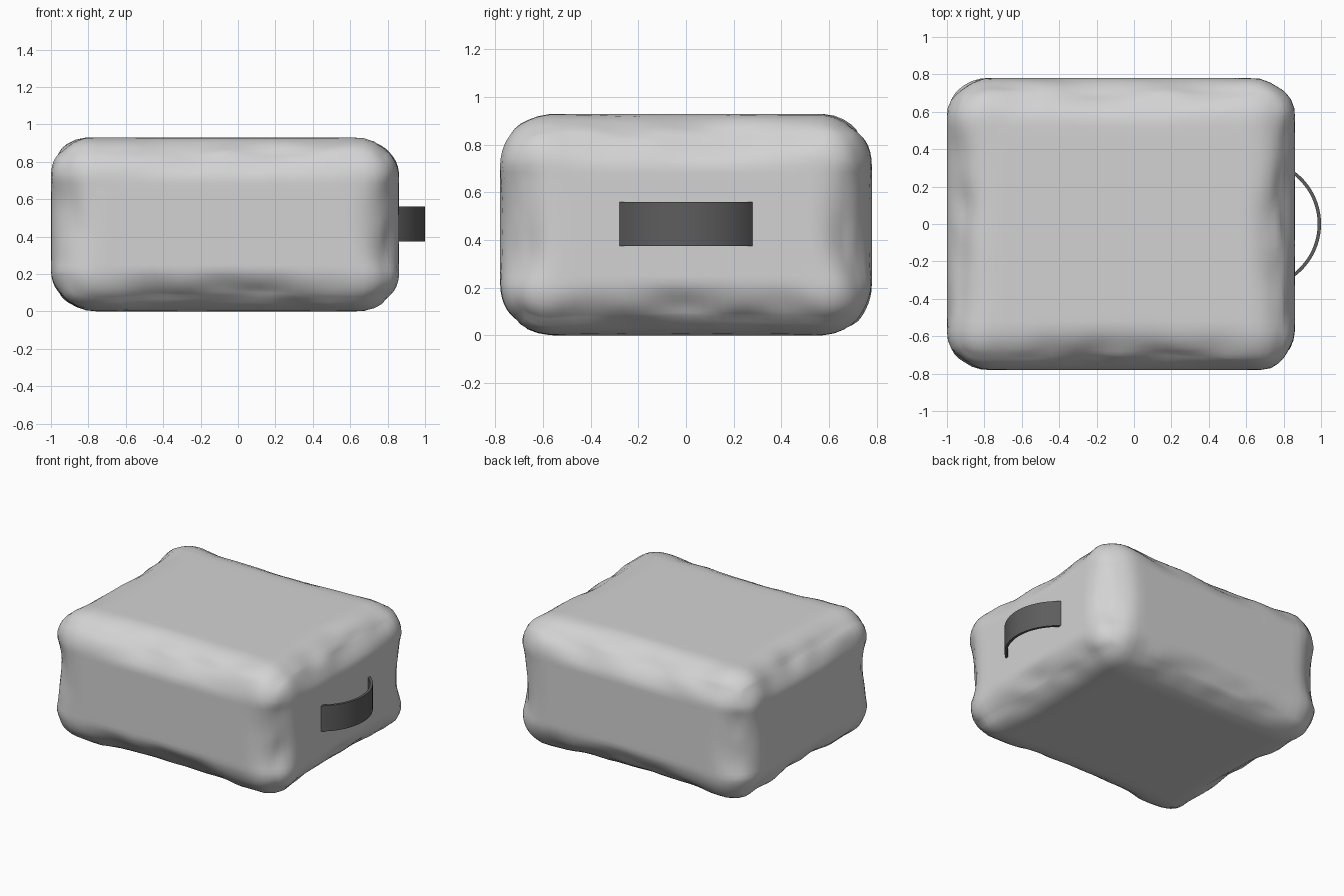
import bpy, bmesh, math
from mathutils import Vector, noise

if "Cube" in bpy.data.objects:
    bpy.data.objects.remove(bpy.data.objects["Cube"])


def material(name, v):
    m = bpy.data.materials.new(name)
    m.diffuse_color = (v, v, v, 1)
    m.use_nodes = True
    m.node_tree.nodes["Principled BSDF"].inputs["Base Color"].default_value = m.diffuse_color
    return m


def add_object(name, bm, mat):
    me = bpy.data.meshes.new(name)
    bmesh.ops.recalc_face_normals(bm, faces=bm.faces)
    bm.to_mesh(me)
    bm.free()
    ob = bpy.data.objects.new(name, me)
    bpy.context.collection.objects.link(ob)
    me.materials.append(mat)
    bpy.ops.object.select_all(action='DESELECT')
    ob.select_set(True)
    bpy.context.view_layer.objects.active = ob
    bpy.ops.object.shade_smooth_by_angle(angle=math.radians(40))
    return ob


light_grey = material("light grey fabric", 0.65)
dark_grey = material("dark grey strap", 0.11)

# Cushion body: gridded box with rounded, slightly pinched and crumpled edges
HALF = Vector((0.93, 0.78, 0.465))
R = 0.22
bm = bmesh.new()
bmesh.ops.create_cube(bm, size=2)
bmesh.ops.subdivide_edges(bm, edges=bm.edges[:], cuts=29, use_grid_fill=True)
for v in bm.verts:
    p = Vector([c * h for c, h in zip(v.co, HALF)])
    inner = Vector([max(-(h - R), min(h - R, c)) for c, h in zip(p, HALF)])
    d = (p - inner).normalized()
    a = sorted(range(3), key=lambda i: abs(d[i]))
    edge = 2 * abs(d[a[2]] * d[a[1]])            # 1 in the middle of a rounded edge
    t = 1 - (inner[a[0]] / (HALF[a[0]] - R)) ** 2  # 1 half way along that edge
    dent = edge * (0.03 * t + 0.022 * noise.noise(p * 4.5))
    v.co = inner + d * (R - dent) + Vector((-0.07, 0, 0.465))
add_object("cushion_body", bm, light_grey)

# Side strap: thin bowed band
bm = bmesh.new()
RAD, CX, THICK, N = 0.35, 0.65, 0.018, 24
ang = math.asin(0.28 / RAD) + 0.03
rings = []
for i in range(N + 1):
    th = -ang + 2 * ang * i / N
    rings.append([bm.verts.new((CX + r * math.cos(th), r * math.sin(th), z))
                  for r, z in ((RAD, 0.375), (RAD, 0.56),
                               (RAD - THICK, 0.56), (RAD - THICK, 0.375))])
for r0, r1 in zip(rings, rings[1:]):
    for k in range(4):
        bm.faces.new((r0[k], r1[k], r1[(k + 1) % 4], r0[(k + 1) % 4]))
bm.faces.new(rings[0])
bm.faces.new(rings[-1])
add_object("carry_strap", bm, dark_grey)
